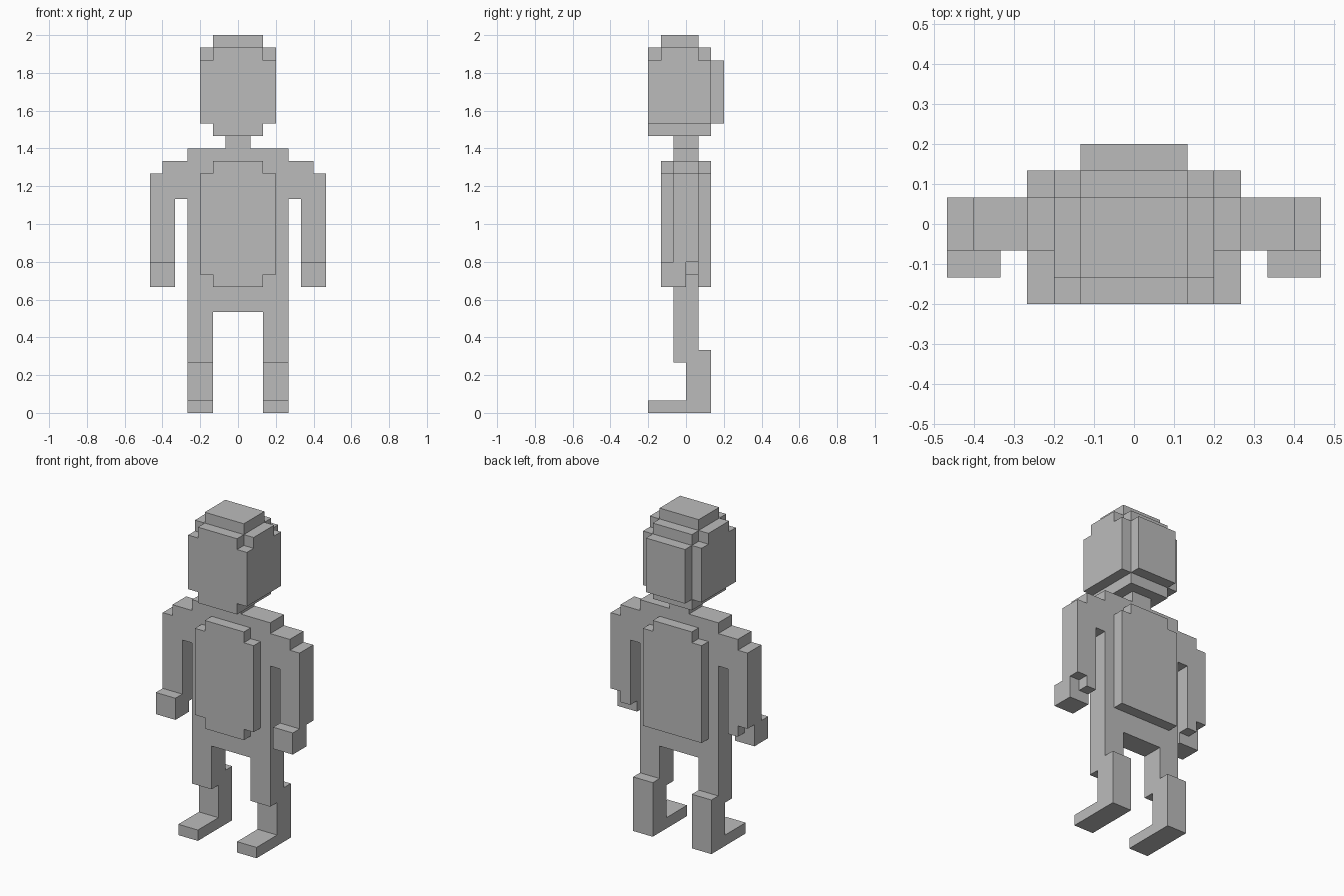
import bpy, bmesh
from mathutils import Vector

cube = bpy.data.objects.get("Cube")
if cube:
    bpy.data.objects.remove(cube, do_unlink=True)

UNIT = 2 / 30  # the figure is thirty blocks tall

grey = bpy.data.materials.new("plain grey")
grey.use_nodes = True
colour = (0.5, 0.5, 0.5, 1)
grey.diffuse_color = colour
grey.node_tree.nodes["Principled BSDF"].inputs["Base Color"].default_value = colour

# Each part is a union of block ranges: x range, y range, z range
central = {
    "head": [((-3, 3), (-3, 2), (23, 28)),
             ((-2, 2), (-3, 2), (22, 29)),
             ((-3, 3), (-2, 1), (28, 29)),
             ((-2, 2), (-2, 1), (29, 30)),
             ((-2, 2), (2, 3), (23, 28))],
    "neck": [((-1, 1), (-1, 1), (21, 22))],
    "torso": [((-4, 4), (-1, 1), (8, 21))],
    "chest_plate": [((-3, 3), (-2, -1), (11, 19)),
                    ((-2, 2), (-2, -1), (10, 20))],
    "back_plate": [((-3, 3), (1, 2), (10, 19)),
                   ((-2, 2), (1, 2), (19, 20))],
}
paired = {
    "arm": [((4, 6), (-1, 1), (17, 20)),
            ((5, 7), (-1, 1), (12, 19))],
    "hand": [((5, 7), (-2, 0), (10, 12)),
             ((5, 6), (0, 1), (11, 12))],
    "thigh": [((2, 4), (-1, 1), (4, 8))],
    "shin": [((2, 4), (0, 2), (1, 5))],
    "foot": [((2, 4), (-3, 2), (0, 1))],
}


def cells(boxes):
    return {(x, y, z) for bx, by, bz in boxes
            for x in range(*bx) for y in range(*by) for z in range(*bz)}


# Fill the parts, mirroring limbs across the middle
parts = {name: cells(boxes) for name, boxes in central.items()}
for name, boxes in paired.items():
    left = cells(boxes)
    parts["left_" + name] = left
    parts["right_" + name] = {(-x - 1, y, z) for x, y, z in left}

# A block shared by two parts belongs to the first one
body = set()
for name in parts:
    parts[name] -= body
    body |= parts[name]


def build(name, filled):
    """Skin the outer sides of a part, leaving joints between parts open."""
    bm = bmesh.new()
    for cell in filled:
        for axis in range(3):
            for side in (-1, 1):
                beside = list(cell)
                beside[axis] += side
                if tuple(beside) in body:
                    continue
                normal, u = Vector(), Vector()
                normal[axis] = side
                u[(axis + 1) % 3] = 1
                v = normal.cross(u)
                centre = Vector(cell) + Vector((0.5, 0.5, 0.5)) + normal / 2
                corners = [(-1, -1), (1, -1), (1, 1), (-1, 1)]
                bm.faces.new([bm.verts.new((centre + (u * a + v * b) / 2) * UNIT)
                              for a, b in corners])
    # Weld the squares and merge each flat side into one face
    bmesh.ops.remove_doubles(bm, verts=bm.verts, dist=UNIT / 100)
    bmesh.ops.dissolve_limit(bm, angle_limit=0.01, verts=bm.verts, edges=bm.edges)
    mesh = bpy.data.meshes.new(name)
    bm.to_mesh(mesh)
    bm.free()
    mesh.materials.append(grey)
    bpy.context.collection.objects.link(bpy.data.objects.new(name, mesh))


for name, filled in parts.items():
    build(name, filled)
